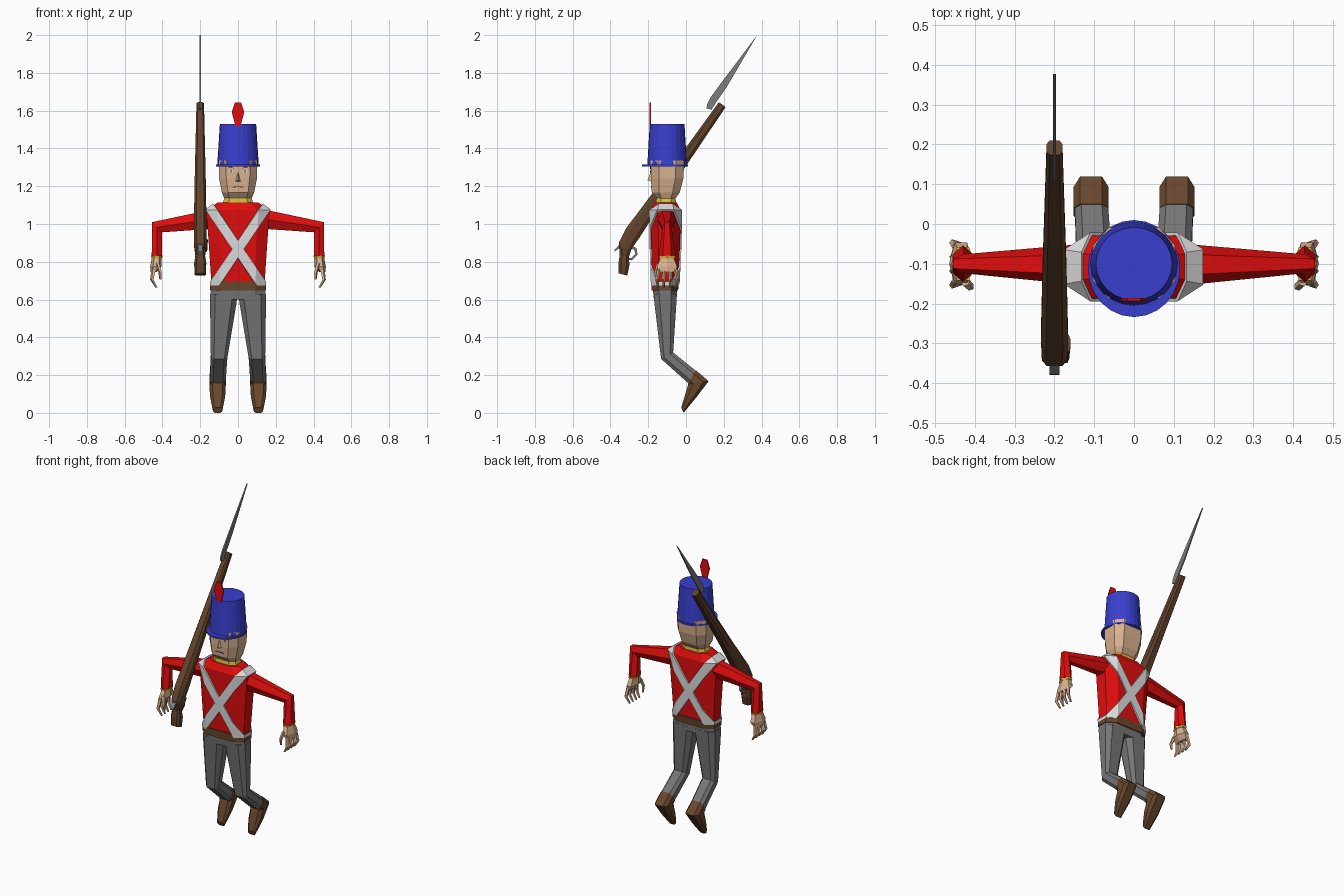
import bpy, bmesh, math
from mathutils import Vector

if "Cube" in bpy.data.objects:
    bpy.data.objects.remove(bpy.data.objects["Cube"])


def material(name, r, g, b):
    m = bpy.data.materials.new(name)
    m.diffuse_color = (r, g, b, 1)
    m.use_nodes = True
    m.node_tree.nodes["Principled BSDF"].inputs["Base Color"].default_value = m.diffuse_color
    return m


RED = material("red cloth", 0.75, 0.004, 0.004)
BLUE = material("blue felt", 0.04, 0.05, 0.62)
GREY = material("grey cloth", 0.18, 0.18, 0.18)
BROWN = material("brown leather", 0.14, 0.063, 0.026)
WOOD = material("dark wood", 0.12, 0.055, 0.025)
WHITE = material("white webbing", 0.72, 0.72, 0.72)
SKIN = material("skin", 0.70, 0.45, 0.28)
GOLD = material("gold trim", 0.68, 0.50, 0.05)
STEEL = material("steel", 0.20, 0.21, 0.21)
DARK = material("dark hair", 0.03, 0.02, 0.018)

# Cross-sections: chamfered box and regular polygons
OCT = [(1, .5), (.62, 1), (-.62, 1), (-1, .5), (-1, -.5), (-.62, -1), (.62, -1), (1, -.5)]


def ngon(n):
    return [(math.cos(2 * math.pi * i / n), math.sin(2 * math.pi * i / n)) for i in range(n)]


def finish(name, bm, mat, mirror=False):
    bmesh.ops.recalc_face_normals(bm, faces=bm.faces)
    me = bpy.data.meshes.new(name)
    bm.to_mesh(me)
    bm.free()
    me.materials.append(mat)
    ob = bpy.data.objects.new(name, me)
    bpy.context.collection.objects.link(ob)
    if mirror:
        ob.modifiers.new("mirror", 'MIRROR').use_mirror_merge = False
    return ob


def loft_bm(secs, shape=OCT):
    """Skin sections (centre, half axis u, half axis v) and cap the ends."""
    bm = bmesh.new()
    rings = []
    for c, u, v in secs:
        c, u, v = Vector(c), Vector(u), Vector(v)
        rings.append([bm.verts.new(c + u * a + v * b) for a, b in shape])
    n = len(shape)
    for r, s in zip(rings, rings[1:]):
        for i in range(n):
            j = (i + 1) % n
            bm.faces.new((r[i], r[j], s[j], s[i]))
    bm.faces.new(rings[0])
    bm.faces.new(rings[-1])
    return bm


def loft(name, mat, secs, shape=OCT, mirror=False):
    return finish(name, loft_bm(secs, shape), mat, mirror)


def level(z, y, a, b, x=0):
    """Horizontal section."""
    return ((x, y, z), (a, 0, 0), (0, b, 0))


def side_cut(x, y, z, a, vy, vz):
    """Section of a part that bends in the yz plane."""
    return ((x, y, z), (a, 0, 0), (0, vy, vz))


def plate(name, mat, pts, thick, mirror=False):
    """Flat outline of 3D points, extruded along a vector."""
    bm = bmesh.new()
    t = Vector(thick)
    lo = [bm.verts.new(Vector(p) - t / 2) for p in pts]
    hi = [bm.verts.new(Vector(p) + t / 2) for p in pts]
    bm.faces.new(lo)
    bm.faces.new(hi)
    for i in range(len(pts)):
        j = (i + 1) % len(pts)
        bm.faces.new((lo[i], lo[j], hi[j], hi[i]))
    return finish(name, bm, mat, mirror)


# Coat
def torso(g):
    return [level(.675, -.11, .14 + g, .068 + g), level(.9, -.108, .155 + g, .077 + g),
            level(1.075, -.108, .168 + g, .079 + g), level(1.115 + g, -.107, .105 + g, .058 + g)]


loft("coat", RED, torso(0))
loft("collar", GOLD, [level(1.10, -.106, .085, .055), level(1.142, -.106, .07, .05)])
loft("belt", BROWN, [level(.648, -.112, .148, .07), level(.695, -.11, .148, .074)])

# Crossed straps: a slanted slice of a slightly larger coat, mirrored
bm = loft_bm(torso(.008))
normal, mid = Vector((.827, 0, .563)), Vector((0, 0, .867))
for s in (1, -1):
    bmesh.ops.bisect_plane(bm, geom=bm.verts[:] + bm.edges[:] + bm.faces[:],
                           plane_co=mid + normal * .026 * s, plane_no=normal * s, clear_outer=True)
strap = finish("cross_straps", bm, WHITE)
sol = strap.modifiers.new("thickness", 'SOLIDIFY')
sol.thickness = .009
strap.modifiers.new("mirror", 'MIRROR').use_mirror_merge = False

# Head and face
loft("head", SKIN, [level(1.13, -.104, .07, .045), level(1.168, -.107, .086, .074),
                    level(1.24, -.1, .1, .086), level(1.335, -.098, .103, .089)])
bm = bmesh.new()
nose = [bm.verts.new(p) for p in ((0, -.183, 1.285), (-.015, -.183, 1.225),
                                  (.015, -.183, 1.225), (0, -.204, 1.232))]
for f in ((0, 1, 3), (0, 3, 2), (1, 2, 3), (0, 2, 1)):
    bm.faces.new([nose[i] for i in f])
finish("nose", bm, SKIN)


def face_patch(name, mat, pts, y):
    plate(name, mat, [(x, y, z) for x, z in pts], (0, .006, 0), True)


face_patch("eye", WHITE, [(.02, 1.277), (.036, 1.271), (.055, 1.278), (.038, 1.288)], -.186)
face_patch("pupil", STEEL, [(.032, 1.273), (.043, 1.273), (.043, 1.287), (.032, 1.287)], -.188)
face_patch("eyebrow", DARK, [(.017, 1.292), (.04, 1.3), (.06, 1.293), (.04, 1.306)], -.187)
face_patch("mouth", DARK, [(0, 1.196), (.03, 1.193), (.03, 1.196), (0, 1.2)], -.183)

# Tall hat, peak and plume
loft("hat", BLUE, [level(1.31, -.1, .11, .105), level(1.53, -.1, .096, .092)], ngon(24))
loft("hat_peak", BLUE, [level(1.304, -.112, .116, .122), level(1.314, -.112, .116, .122)], ngon(24))
plate("plume", RED, [(x, -.19, z) for x, z in
                     ((-.014, 1.52), (.014, 1.52), (.033, 1.592), (.016, 1.643),
                      (-.016, 1.643), (-.033, 1.592))], (0, .008, 0))

# Arms, cuffs and hands
HEX = ngon(6)
loft("arm", RED, [((.15, -.102, 1.024), (0, .05, 0), (0, 0, .058)),
                  ((.428, -.1, .983), (0, .024, 0), (.031, 0, .031)),
                  ((.43, -.1, .83), (0, .046, 0), (.031, 0, 0))], HEX, True)
loft("cuff", GOLD, [level(.818, -.1, .028, .046, .43), level(.832, -.1, .03, .049, .43)], HEX, True)
loft("palm", SKIN, [level(.825, -.1, .025, .038, .43), level(.775, -.1, .03, .062, .435),
                    level(.745, -.1, .016, .052, .447)], HEX, True)
for i in range(4):
    y = -.143 + .0285 * i
    spread = (y + .1) * .25
    loft("finger", SKIN, [level(.76, y, .012, .011, .447), level(.705, y + spread, .01, .009, .455),
                          level(.665, y + spread * .5, .006, .006, .432)], ngon(5), True)
loft("thumb", SKIN, [level(.79, -.145, .012, .012, .425), level(.745, -.158, .01, .01, .412),
                     level(.705, -.152, .006, .006, .41)], ngon(5), True)

# Trousers and boots, knees bent back
loft("hips", GREY, [level(.66, -.112, .143, .064), level(.6, -.11, .147, .06)])
loft("trouser_leg", GREY, [level(.63, -.11, .073, .062, .075), level(.58, -.109, .07, .058, .078),
                           side_cut(.1, -.1, .303, .044, .032, .017),
                           side_cut(.107, .038, .185, .042, .018, .035)], mirror=True)
loft("boot", BROWN, [side_cut(.108, .03, .19, .044, .02, .037), side_cut(.108, .066, .16, .044, .054, .008),
                     side_cut(.108, .025, .088, .04, .031, -.004),
                     side_cut(.108, -.019, .014, .024, .006, -.014)], mirror=True)

# Musket, slanted over the shoulder at x = -0.2
X = -.2
loft("musket_stock", WOOD, [side_cut(X, .192, 1.632, .02, .018, -.013),
                            side_cut(X, -.11, 1.2, .03, .026, -.018),
                            side_cut(X, -.28, .955, .034, .036, -.024),
                            side_cut(X, -.322, .885, .032, .034, -.016),
                            side_cut(X, -.328, .82, .024, .022, -.006)])
loft("musket_butt", WOOD, [side_cut(X, -.327, .83, .026, .024, -.006),
                           side_cut(X, -.328, .79, .032, .029, -.006),
                           side_cut(X, -.334, .733, .03, .023, -.006)])
loft("lock_block", WOOD, [side_cut(-.172, -.30, .91, .012, .022, -.012),
                          side_cut(-.175, -.328, .865, .012, .022, -.012)])


def steel_plate(name, pts, width):
    plate(name, STEEL, [(X, y, z) for y, z in pts], (width, 0, 0))


steel_plate("hammer", [(-.335, .9), (-.352, .872), (-.38, .853), (-.378, .864), (-.352, .892)], .024)
steel_plate("trigger_guard", [(-.295, .89), (-.262, .872), (-.256, .838), (-.287, .808), (-.32, .812),
                              (-.318, .822), (-.288, .82), (-.268, .842), (-.273, .862), (-.3, .875)], .016)

# Bayonet
steel_plate("bayonet", [(.108, 1.613), (.135, 1.605), (.16, 1.645), (.215, 1.724), (.377, 2.0),
                        (.185, 1.745), (.13, 1.67), (.112, 1.635)], .008)
